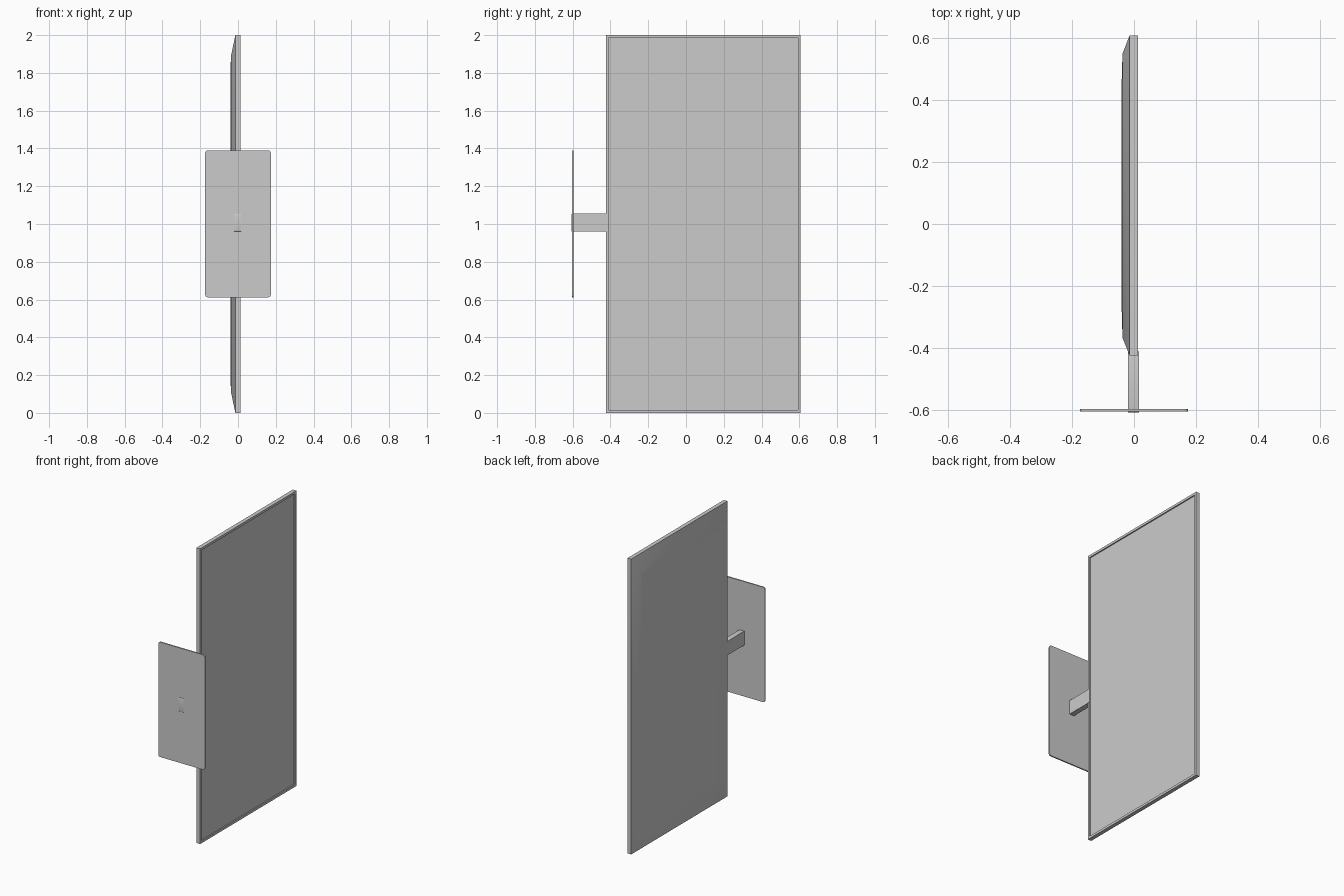
import bpy, bmesh, math

if "Cube" in bpy.data.objects:
    bpy.data.objects.remove(bpy.data.objects["Cube"])

Y0, Y1, Z0, Z1 = -0.424, 0.607, 0.0, 2.0   # outline of the panel


def finish(name, bm, angle=30):
    bmesh.ops.recalc_face_normals(bm, faces=bm.faces)
    me = bpy.data.meshes.new(name)
    bm.to_mesh(me)
    bm.free()
    ob = bpy.data.objects.new(name, me)
    bpy.context.collection.objects.link(ob)
    bpy.ops.object.select_all(action='DESELECT')
    ob.select_set(True)
    bpy.context.view_layer.objects.active = ob
    bpy.ops.object.shade_smooth_by_angle(angle=math.radians(angle))
    return ob


def panel_loft(name, rings, angle=30):
    """Loft rectangles given as (x, inset in y, inset in z), capped at both ends."""
    bm = bmesh.new()
    loops = []
    for x, iy, iz in rings:
        pts = [(Y0 + iy, Z0 + iz), (Y1 - iy, Z0 + iz), (Y1 - iy, Z1 - iz), (Y0 + iy, Z1 - iz)]
        loops.append([bm.verts.new((x, y, z)) for y, z in pts])
    for a, b in zip(loops, loops[1:]):
        for i in range(4):
            j = (i + 1) % 4
            bm.faces.new((a[i], a[j], b[j], b[i]))
    bm.faces.new(loops[0])
    bm.faces.new(loops[-1])
    return finish(name, bm, angle)


def rounded_box(name, lo, hi, axis, radius, segments=4):
    """Box whose edges parallel to the given axis are rounded."""
    bm = bmesh.new()
    bmesh.ops.create_cube(bm, size=1)
    for v in bm.verts:
        v.co = [l + (c + 0.5) * (h - l) for c, l, h in zip(v.co, lo, hi)]
    edges = [e for e in bm.edges
             if abs(e.verts[0].co[axis] - e.verts[1].co[axis]) > 1e-5]
    bmesh.ops.bevel(bm, geom=edges, offset=radius, segments=segments,
                    profile=0.5, affect='EDGES')
    return finish(name, bm)


# Screen panel: shallow back bulge, slim sides, bezel and recessed display
panel_loft("screen_panel", [
    (-0.040, 0.16, 0.18),
    (-0.037, 0.058, 0.11),
    (-0.014, 0.0, 0.0),
    (0.013, 0.0, 0.0),
    (0.013, 0.014, 0.016),
    (0.005, 0.014, 0.016),
])

# Stand neck running from the panel edge through the base plate
rounded_box("stand_neck", (-0.020, -0.607, 0.96), (0.016, -0.411, 1.055), 0, 0.006)

# Stand base plate
rounded_box("stand_base", (-0.174, -0.604, 0.612), (0.174, -0.595, 1.39), 1, 0.014)
